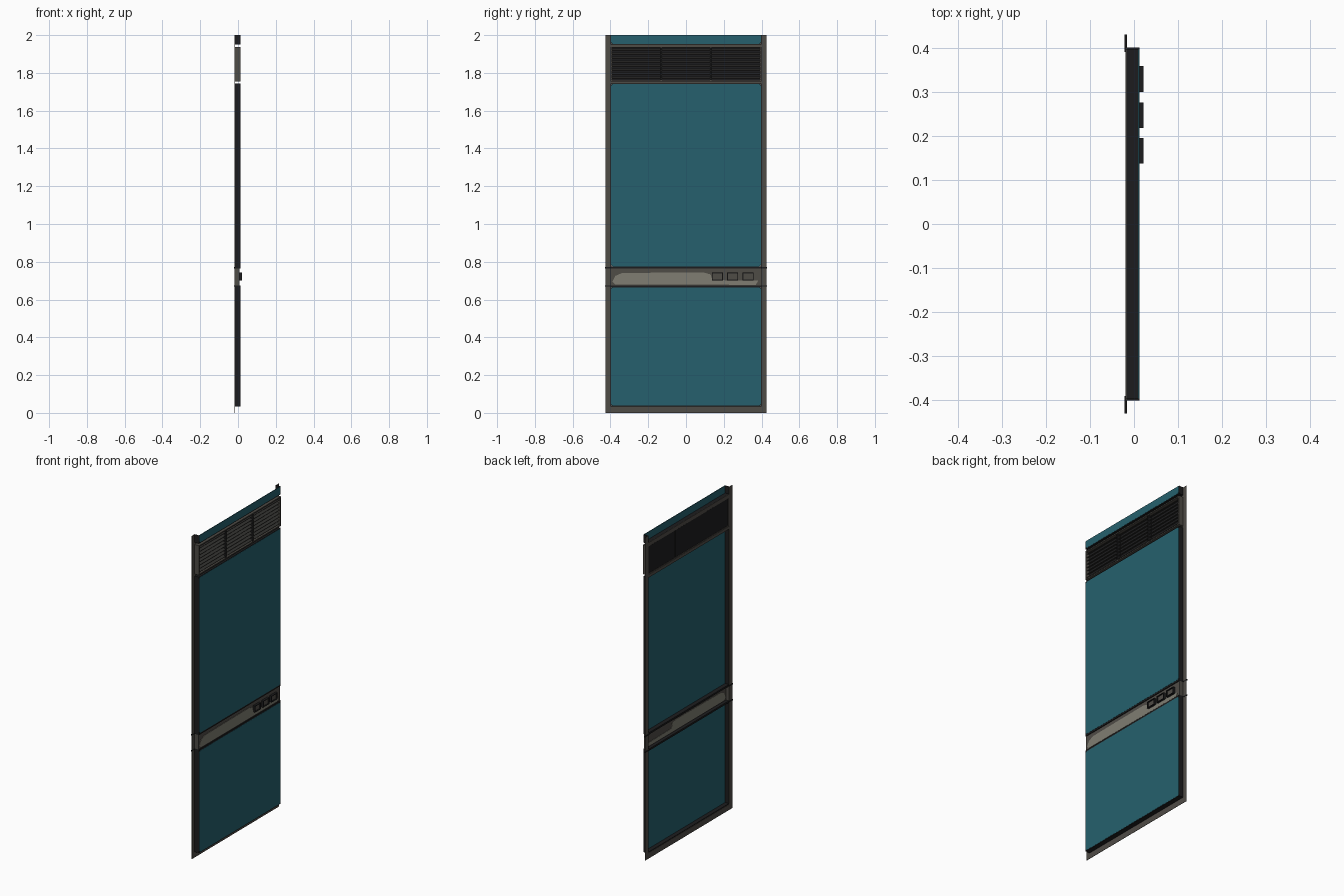
import bpy
import bmesh
from math import radians
from mathutils import Matrix

cube = bpy.data.objects.get("Cube")
if cube:
    bpy.data.objects.remove(cube, do_unlink=True)


def material(name, rgb):
    m = bpy.data.materials.new(name)
    m.use_nodes = True
    m.diffuse_color = (*rgb, 1)
    m.node_tree.nodes["Principled BSDF"].inputs["Base Color"].default_value = (*rgb, 1)
    return m


TEAL = material("teal_paint", (0.019, 0.118, 0.155))
GREY = material("warm_grey_metal", (0.078, 0.072, 0.062))
BEIGE = material("beige_grey_plate", (0.215, 0.208, 0.17))
BLACK = material("black_trim", (0.012, 0.012, 0.013))
SLAT = material("dark_grey_slat", (0.035, 0.034, 0.031))


def finish(name, bm, mat):
    bmesh.ops.recalc_face_normals(bm, faces=bm.faces)
    mesh = bpy.data.meshes.new(name)
    bm.to_mesh(mesh)
    bm.free()
    mesh.materials.append(mat)
    ob = bpy.data.objects.new(name, mesh)
    bpy.context.collection.objects.link(ob)
    return ob


def box(name, x, y, z, mat, tilt=0):
    """Box from (min, max) ranges, optionally tilted about its long y axis."""
    bm = bmesh.new()
    bmesh.ops.create_cube(bm, size=1)
    size = [r[1] - r[0] for r in (x, y, z)]
    mid = [(r[0] + r[1]) / 2 for r in (x, y, z)]
    bm.transform(Matrix.Translation(mid) @ Matrix.Rotation(tilt, 4, "Y")
                 @ Matrix.Diagonal((*size, 1)))
    return finish(name, bm, mat)


def prism(name, outline, x, mat):
    """Extrude a (y, z) outline along x."""
    bm = bmesh.new()
    face = bm.faces.new([bm.verts.new((x[0], y, z)) for y, z in outline])
    out = bmesh.ops.extrude_face_region(bm, geom=[face])
    verts = [g for g in out["geom"] if isinstance(g, bmesh.types.BMVert)]
    bmesh.ops.translate(bm, verts=verts, vec=(x[1] - x[0], 0, 0))
    return finish(name, bm, mat)


def rim(name, x, y, z, t, mat, top=True):
    """Four thin walls around a rectangle, open front and back."""
    box(name + "_bottom", x, y, (z[0], z[0] + t), mat)
    if top:
        box(name + "_top", x, y, (z[1] - t, z[1]), mat)
    box(name + "_right", x, (y[0], y[0] + t), z, mat)
    box(name + "_left", x, (y[1] - t, y[1]), z, mat)


BACK, FRONT, HALF = -0.017, 0.013, 0.4
SIDES = (("right", -1), ("left", 1))

# Thin flange around the back edge, with cross strips behind the gaps
FLANGE = (-0.019, BACK)
for side, s in SIDES:
    box("flange_" + side, FLANGE, sorted((s * 0.395, s * 0.427)), (0, 2), GREY)
box("flange_bottom", FLANGE, (-0.395, 0.395), (0, 0.035), GREY)
for name, z in (("lower", 1.739), ("upper", 1.937)):
    box("flange_strip_" + name, FLANGE, (-0.395, 0.395), (z, z + 0.019), GREY)


# Teal sheets in black pans that are open at the back
def panel(name, z0, z1, top=True):
    rim(name + "_wall", (BACK, FRONT - 0.001), (-HALF, HALF), (z0, z1), 0.004, BLACK, top)
    y, c = HALF - 0.003, 0.008
    a, b = z0 + 0.003, z1 - (0.003 if top else 0)
    d = c if top else 0.001
    prism(name + "_sheet",
          [(-y + c, a), (y - c, a), (y, a + c), (y, b - d),
           (y - d, b), (d - y, b), (-y, b - d), (-y, a + c)],
          (FRONT - 0.004, FRONT), TEAL)


panel("lower_panel", 0.035, 0.668)
panel("upper_panel", 0.772, 1.743)
panel("top_panel", 1.951, 2.0, top=False)

# Ventilation grille
V0, V1 = 1.755, 1.938
rim("grille_frame", (BACK, FRONT), (-HALF, HALF), (V0, V1), 0.007, GREY)
box("grille_back", (-0.014, -0.011), (-0.394, 0.394), (V0 + 0.006, V1 - 0.006), BLACK)
for i in range(3):
    y = -0.262 + i * 0.262
    box(f"grille_section_{i + 1}", (-0.016, -0.013), (y - 0.127, y + 0.127),
        (V0 + 0.008, V1 - 0.008), BLACK)
for side, s in SIDES:
    box("grille_divider_" + side, (-0.012, 0.012),
        (s * 0.132 - 0.004, s * 0.132 + 0.004), (V0 + 0.006, V1 - 0.006), BLACK)
COUNT = 8
for i in range(COUNT):
    z = V0 + 0.007 + (i + 0.5) * (V1 - V0 - 0.014) / COUNT
    box(f"grille_slat_{i + 1}", (-0.009, 0.009), (-0.393, 0.393),
        (z - 0.0015, z + 0.0015), SLAT, radians(25))

# Control band between the two large panels
box("band_sheet", (0.004, 0.007), (-0.396, 0.396), (0.674, 0.766), GREY)
for name, z in (("lower", 0.668), ("upper", 0.765)):
    box("band_lip_" + name, (BACK, 0.012), (-HALF, HALF), (z, z + 0.007), BLACK)
    for side, s in SIDES:
        box(f"band_tab_{name}_{side}", (-0.022, -0.016),
            sorted((s * 0.39, s * 0.43)), (z, z + 0.007), BLACK)
for side, s in SIDES:
    box("band_end_" + side, (BACK, 0.009), sorted((s * 0.396, s * HALF)),
        (0.674, 0.766), GREY)
prism("band_plate",
      [(-0.39, 0.695), (-0.375, 0.68), (0.37, 0.678), (0.382, 0.7),
       (0.14, 0.703), (0.13, 0.733), (0.09, 0.744), (-0.18, 0.742),
       (-0.34, 0.74), (-0.375, 0.725)],
      (0.002, 0.009), BEIGE)

# Three square switches with raised black rims
for i, y in enumerate((0.166, 0.247, 0.329)):
    span = (y - 0.029, y + 0.029)
    rim(f"switch_{i + 1}_rim", (0.006, 0.021), span, (0.702, 0.742), 0.004, BLACK)
    box(f"switch_{i + 1}_face", (0.006, 0.014), (y - 0.026, y + 0.026),
        (0.705, 0.739), GREY)
